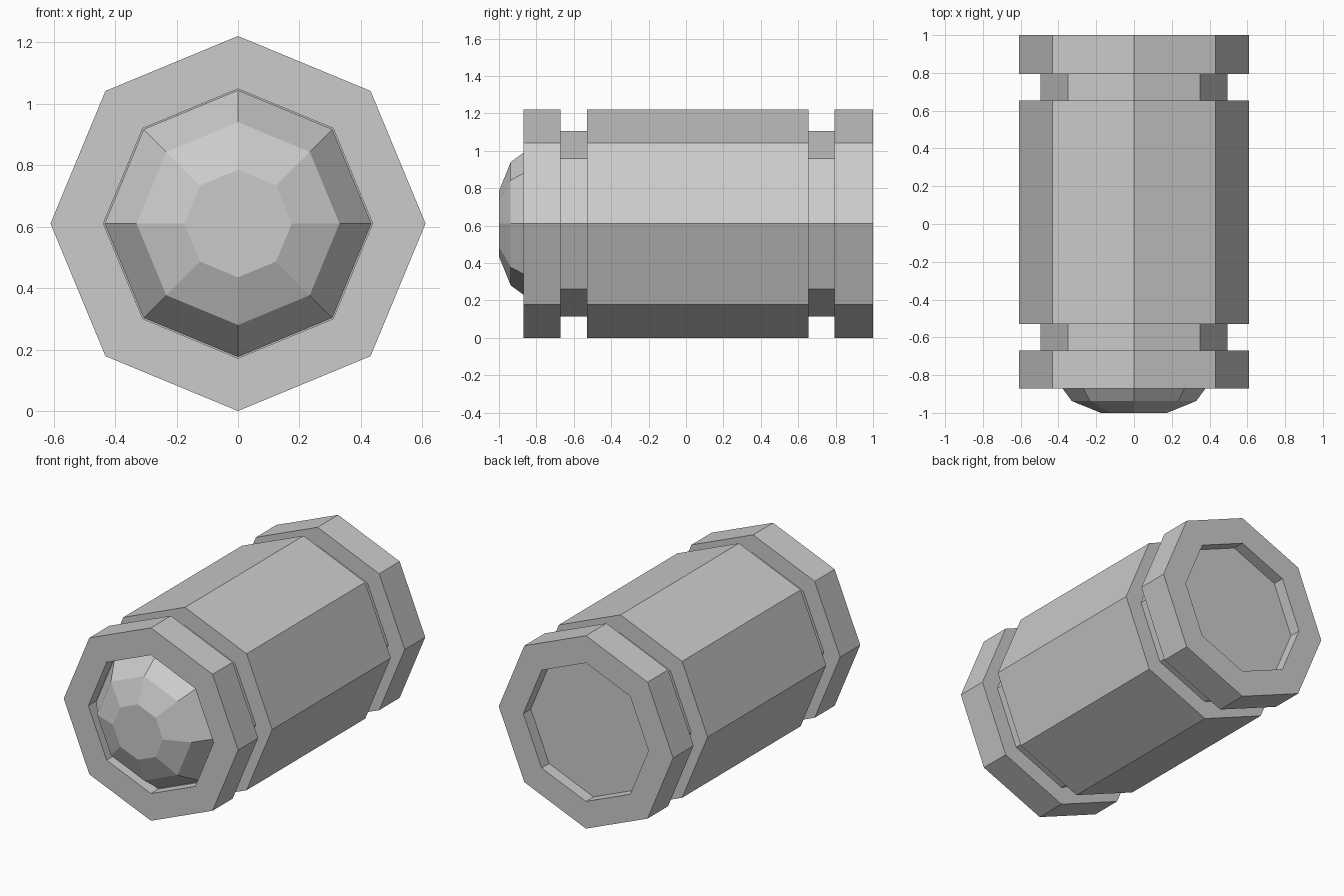
import bpy, bmesh
from math import sin, cos, pi

if "Cube" in bpy.data.objects:
    bpy.data.objects.remove(bpy.data.objects["Cube"])

SIDES = 8
R = 0.61                 # outer radius, also the axis height
GROOVE, HOLE = 0.495, 0.438


def turned_part(name, profile):
    """Turn a (radius, y) profile around the y axis and cap both ends."""
    bm = bmesh.new()
    rings = []
    for r, y in profile:
        rings.append([bm.verts.new((r * cos(2 * pi * i / SIDES), y,
                                    R + r * sin(2 * pi * i / SIDES)))
                      for i in range(SIDES)])
    for a, b in zip(rings, rings[1:]):
        for i in range(SIDES):
            j = (i + 1) % SIDES
            bm.faces.new((a[i], a[j], b[j], b[i]))
    bm.faces.new(rings[0])
    bm.faces.new(rings[-1])
    bmesh.ops.recalc_face_normals(bm, faces=bm.faces)
    mesh = bpy.data.meshes.new(name)
    bm.to_mesh(mesh)
    bm.free()
    obj = bpy.data.objects.new(name, mesh)
    bpy.context.collection.objects.link(obj)
    return obj


# Octagonal housing: recessed front and back, two grooves
turned_part("housing", [
    (HOLE, -0.795), (HOLE, -0.87), (R, -0.87),
    (R, -0.67), (GROOVE, -0.67), (GROOVE, -0.53), (R, -0.53),
    (R, 0.655), (GROOVE, 0.655), (GROOVE, 0.795), (R, 0.795),
    (R, 1.0), (HOLE, 1.0), (HOLE, 0.925),
])

# Faceted lens bulging from the front recess
turned_part("front_lens", [(HOLE - 0.001, -0.79), (0.33, -0.937), (0.175, -1.0)])
